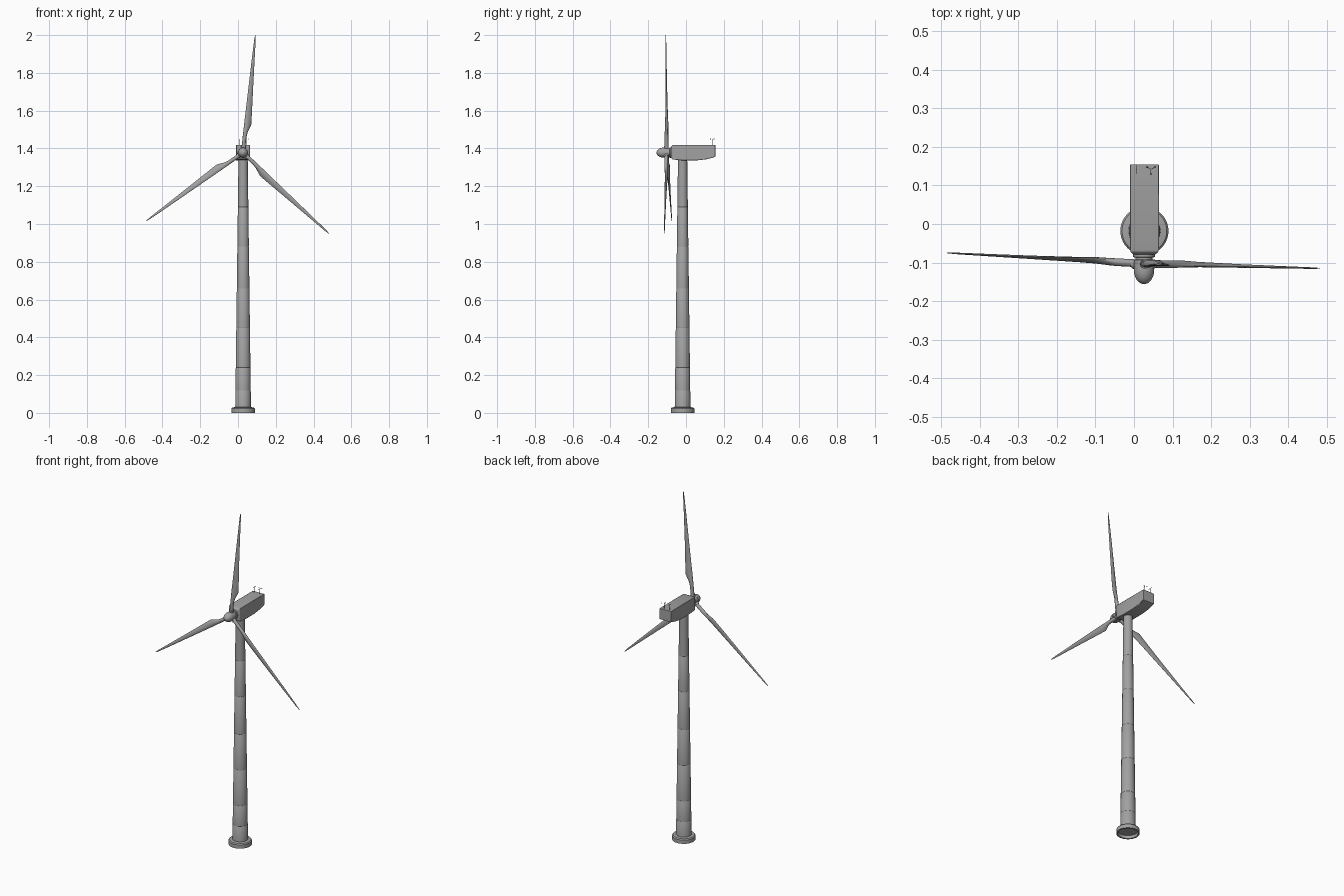
import bpy, bmesh, math
from mathutils import Vector, Matrix

if "Cube" in bpy.data.objects:
    bpy.data.objects.remove(bpy.data.objects["Cube"])

CX, TY, HZ = 0.027, -0.018, 1.378   # tower axis x, tower axis y, hub height
grey = bpy.data.materials.new("turbine grey")
grey.diffuse_color = (0.36, 0.36, 0.36, 1)
grey.use_nodes = True
grey.node_tree.nodes["Principled BSDF"].inputs["Base Color"].default_value = grey.diffuse_color


def finish(name, bm, angle=35):
    bmesh.ops.recalc_face_normals(bm, faces=bm.faces)
    me = bpy.data.meshes.new(name)
    bm.to_mesh(me)
    bm.free()
    me.materials.append(grey)
    ob = bpy.data.objects.new(name, me)
    bpy.context.collection.objects.link(ob)
    bpy.ops.object.select_all(action='DESELECT')
    ob.select_set(True)
    bpy.context.view_layer.objects.active = ob
    bpy.ops.object.shade_smooth_by_angle(angle=math.radians(angle))
    return ob


def loft(bm, rings, caps=True):
    """Skin a list of equal-length point rings."""
    vs = [[bm.verts.new(p) for p in ring] for ring in rings]
    n = len(vs[0])
    for a, b in zip(vs, vs[1:]):
        for i in range(n):
            j = (i + 1) % n
            bm.faces.new((a[i], a[j], b[j], b[i]))
    if caps:
        bm.faces.new(vs[0])
        bm.faces.new(vs[-1])


def lathe(name, profile, place, n=40):
    """Profile of (radius, height) turned around local z, then placed."""
    bm = bmesh.new()
    loft(bm, [[place @ Vector((r * math.cos(2 * math.pi * i / n),
                               r * math.sin(2 * math.pi * i / n), h))
               for i in range(n)] for r, h in profile])
    return finish(name, bm)


def rod(bm, a, b, r, n=8):
    a, b = Vector(a), Vector(b)
    q = (b - a).to_track_quat('Z', 'Y')
    loft(bm, [[p + q @ Vector((r * math.cos(2 * math.pi * i / n),
                               r * math.sin(2 * math.pi * i / n), 0))
               for i in range(n)] for p in (a, b)])


# Base flange, recessed underneath
up = Matrix.Translation((CX, TY, 0))
lathe("base_flange", [(0.054, 0.018), (0.054, 0), (0.0625, 0), (0.0625, 0.022),
                      (0.058, 0.028), (0.046, 0.03)], up)

# Tapered tower with fine section seams
def tower_r(z):
    return 0.042 + (0.0245 - 0.042) * z / 1.34

prof = [(tower_r(0.02), 0.02)]
for z in (0.12, 0.24, 0.45, 0.66, 0.88, 1.09):
    r = tower_r(z)
    prof += [(r, z - 0.002), (r - 0.0007, z - 0.001), (r - 0.0007, z + 0.001), (r, z + 0.002)]
prof.append((tower_r(1.345), 1.345))
lathe("tower", prof, up)

# Nacelle: side outline in (y, z) extruded across x, with a narrowed nose
outline = [(-0.066, 1.341), (-0.02, 1.337), (0.06, 1.337), (0.11, 1.343), (0.155, 1.355),
           (0.155, 1.419), (-0.066, 1.419)]
bm = bmesh.new()
loft(bm, [[(x, y, z) for y, z in outline] for x in (CX - 0.0375, CX + 0.0375)])
bmesh.ops.recalc_face_normals(bm, faces=bm.faces)
front = [f for f in bm.faces if f.normal.y < -0.9]
for dy, s in ((-0.007, 0.95), (-0.006, 0.80)):
    new = bmesh.ops.extrude_face_region(bm, geom=front)
    bmesh.ops.delete(bm, geom=front, context='FACES_ONLY')
    front = [g for g in new["geom"] if isinstance(g, bmesh.types.BMFace)]
    for v in {v for f in front for v in f.verts}:
        v.co = Vector((CX + (v.co.x - CX) * s, v.co.y + dy, HZ + (v.co.z - HZ) * s))
nac = finish("nacelle", bm, 25)
bev = nac.modifiers.new("soft edges", 'BEVEL')
bev.width, bev.segments, bev.limit_method = 0.002, 2, 'ANGLE'

# Hub and bullet-shaped spinner, turned around the y axis
axis = Matrix.Translation((CX - 0.001, 0, HZ)) @ Matrix.Rotation(math.pi / 2, 4, 'X')
lathe("hub", [(0.028, 0.07), (0.028, 0.086), (0.022, 0.087), (0.022, 0.092),
              (0.0255, 0.093), (0.0255, 0.117)], axis, 32)
nose = [(0.0265, 0.115)]
for k in range(10):
    t = math.pi / 2 * k / 9.2
    nose.append((0.0265 * math.cos(t), 0.119 + 0.037 * math.sin(t)))
lathe("spinner", nose, axis, 32)

# Blades: radius, leading edge, trailing edge, thickness, twist in degrees
STATIONS = [(0.015, -0.010, 0.010, 0.020, 20), (0.085, -0.010, 0.010, 0.020, 20),
            (0.11, -0.010, 0.015, 0.019, 20), (0.15, -0.010, 0.030, 0.016, 18),
            (0.20, -0.009, 0.027, 0.013, 14), (0.35, -0.007, 0.018, 0.009, 8),
            (0.50, -0.005, 0.010, 0.006, 4), (0.60, -0.003, 0.005, 0.004, 2),
            (0.625, -0.001, 0.002, 0.002, 0)]


def blade(name, deg, tip_y):
    a = math.radians(deg)
    out = Vector((math.cos(a), 0, math.sin(a)))
    trail = Vector((math.sin(a), 0, -math.cos(a)))
    back = Vector((0, 1, 0))
    rings = []
    for r, lead, tr, th, tw in STATIONS:
        tw = math.radians(tw)
        c = Vector((CX - 0.001, -0.103 + (tip_y + 0.103) * r / 0.625, HZ)) + out * r
        sharp = 0.0 if r < 0.1 else 0.55
        ring = []
        for i in range(16):
            t = 2 * math.pi * i / 16
            u = (lead + tr) / 2 + (tr - lead) / 2 * math.cos(t)
            w = th / 2 * math.sin(t) * (1 - sharp * max(0, math.cos(t)))
            ring.append(c + trail * (u * math.cos(tw) - w * math.sin(tw))
                        + back * (u * math.sin(tw) + w * math.cos(tw)))
        rings.append(ring)
    bm = bmesh.new()
    loft(bm, rings)
    finish(name, bm, 50)
    # Root collar
    q = out.to_track_quat('Z', 'Y').to_matrix().to_4x4()
    lathe(name + "_collar", [(0.0125, 0.015), (0.0125, 0.034)],
          Matrix.Translation((CX - 0.001, -0.104, HZ)) @ q, 20)


for name, deg, tip_y in (("upper_blade", 84, -0.107), ("left_blade", 215.3, -0.075),
                         ("right_blade", 316.8, -0.115)):
    blade(name, deg, tip_y)

# Wind vane on the nacelle roof
bm = bmesh.new()
rod(bm, (0.007, 0.142, 1.415), (0.007, 0.142, 1.451), 0.0013)
rod(bm, (0.007, 0.130, 1.450), (0.007, 0.155, 1.450), 0.001)
finish("wind_vane", bm)

# Three-cup wind meter
bm = bmesh.new()
rod(bm, (0.044, 0.142, 1.415), (0.044, 0.142, 1.451), 0.0013)
for k in range(3):
    t = math.radians(30 + 120 * k)
    tip = Vector((0.044 + 0.012 * math.cos(t), 0.142 + 0.012 * math.sin(t), 1.450))
    rod(bm, (0.044, 0.142, 1.450), tip, 0.0007, 6)
    bmesh.ops.create_uvsphere(bm, u_segments=10, v_segments=6, radius=0.0024,
                              matrix=Matrix.Translation(tip))
finish("wind_meter", bm)
